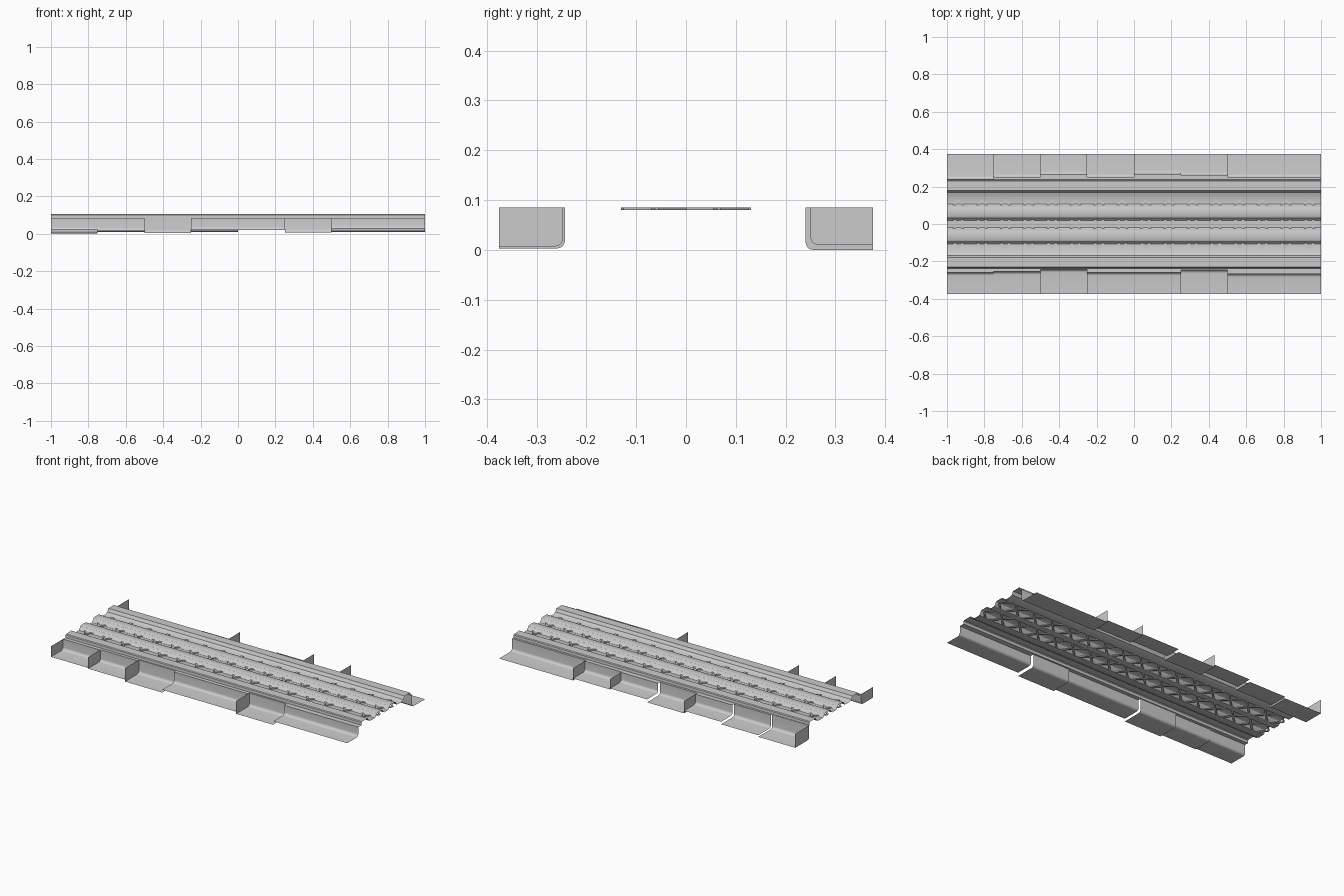
import bpy, bmesh, math
from mathutils import Vector

if "Cube" in bpy.data.objects:
    bpy.data.objects.remove(bpy.data.objects["Cube"])

OUT, LIP = 0.375, 0.085


def make_object(name, bm):
    mesh = bpy.data.meshes.new(name)
    bm.to_mesh(mesh)
    bm.free()
    ob = bpy.data.objects.new(name, mesh)
    bpy.context.collection.objects.link(ob)
    bpy.ops.object.select_all(action='DESELECT')
    ob.select_set(True)
    bpy.context.view_layer.objects.active = ob
    bpy.ops.object.shade_smooth_by_angle(angle=math.radians(30))
    return ob


def extrude_sheet(bm, profile, x0, x1):
    a = [bm.verts.new((x0, y, z)) for y, z in profile]
    b = [bm.verts.new((x1, y, z)) for y, z in profile]
    for i in range(len(profile) - 1):
        bm.faces.new((a[i], b[i], b[i + 1], a[i + 1]))


def gutter_profile(wall, side):
    # floor, rounded inner corner, wall up to the lip
    z, r = max(wall - 0.24, 0), 0.016
    pts = [(OUT, z)]
    for i in range(6):
        t = math.pi / 2 * i / 5
        pts.append((wall + r - r * math.sin(t), z + r - r * math.cos(t)))
    pts.append((wall, LIP))
    return [(side * y, h) for y, h in pts]


# Corrugated top sheet: outer rails and two inner ridges
half = [(0.0, 0.08), (0.018, 0.08), (0.024, 0.084), (0.034, 0.100), (0.042, 0.104),
        (0.083, 0.104), (0.091, 0.100), (0.101, 0.084), (0.107, 0.08),
        (0.150, 0.08), (0.157, 0.084), (0.168, 0.087), (0.178, 0.105),
        (0.231, 0.105), (0.236, 0.101), (0.237, LIP)]
bm = bmesh.new()
extrude_sheet(bm, [(-y, z) for y, z in half[:0:-1]] + half, -1, 1)
make_object("corrugated_deck", bm)

# Side gutters: stepped segments (x start, x end, wall distance) and end plates
front = [(-1, -.75, .26), (-.75, -.5, .255), (-.5, -.25, .243),
         (-.25, .25, .26), (.25, .5, .247), (.5, 1, .268)]
back = [(-1, -.75, .24), (-.75, -.5, .25), (-.5, -.25, .265), (-.25, 0, .25),
        (0, .25, .268), (.25, .5, .262), (.5, 1, .25)]
plates = {-1: [(-1, .26), (-.75, .255), (-.5, .243), (.25, .247)],
          1: [(-1, .24), (-.25, .25), (.25, .262), (.5, .25)]}
for name, side, segments in (("front", -1, front), ("back", 1, back)):
    bm = bmesh.new()
    for x0, x1, wall in segments:
        profile = gutter_profile(wall, side)
        extrude_sheet(bm, profile + [(side * 0.237, LIP)], x0, x1)
    make_object(name + "_gutter", bm)
    bm = bmesh.new()
    for x, wall in plates[side]:
        profile = gutter_profile(wall, side) + [(side * OUT, LIP)]
        bm.faces.new([bm.verts.new((x, y, z)) for y, z in profile])
    make_object(name + "_step_plates", bm)

# Diamond lattice grate resting in the valleys
bm = bmesh.new()
PITCH, REACH, W = 0.125, 0.13, 0.007
for k in range(-10, 11):
    for s in (-1, 1):
        cx = (k + 0.5) * PITCH
        ring = [(cx - s * REACH - W, -REACH), (cx - s * REACH + W, -REACH),
                (cx + s * REACH + W, REACH), (cx + s * REACH - W, REACH)]
        low = [bm.verts.new((x, y, 0.0805)) for x, y in ring]
        top = [bm.verts.new((x, y, 0.085)) for x, y in ring]
        bm.faces.new(low[::-1])
        bm.faces.new(top)
        for i in range(4):
            j = (i + 1) % 4
            bm.faces.new((low[i], low[j], top[j], top[i]))
for s in (-1, 1):
    bmesh.ops.bisect_plane(bm, geom=bm.verts[:] + bm.edges[:] + bm.faces[:],
                           plane_co=Vector((s, 0, 0)), plane_no=Vector((s, 0, 0)),
                           clear_outer=True)
make_object("lattice_grate", bm)
